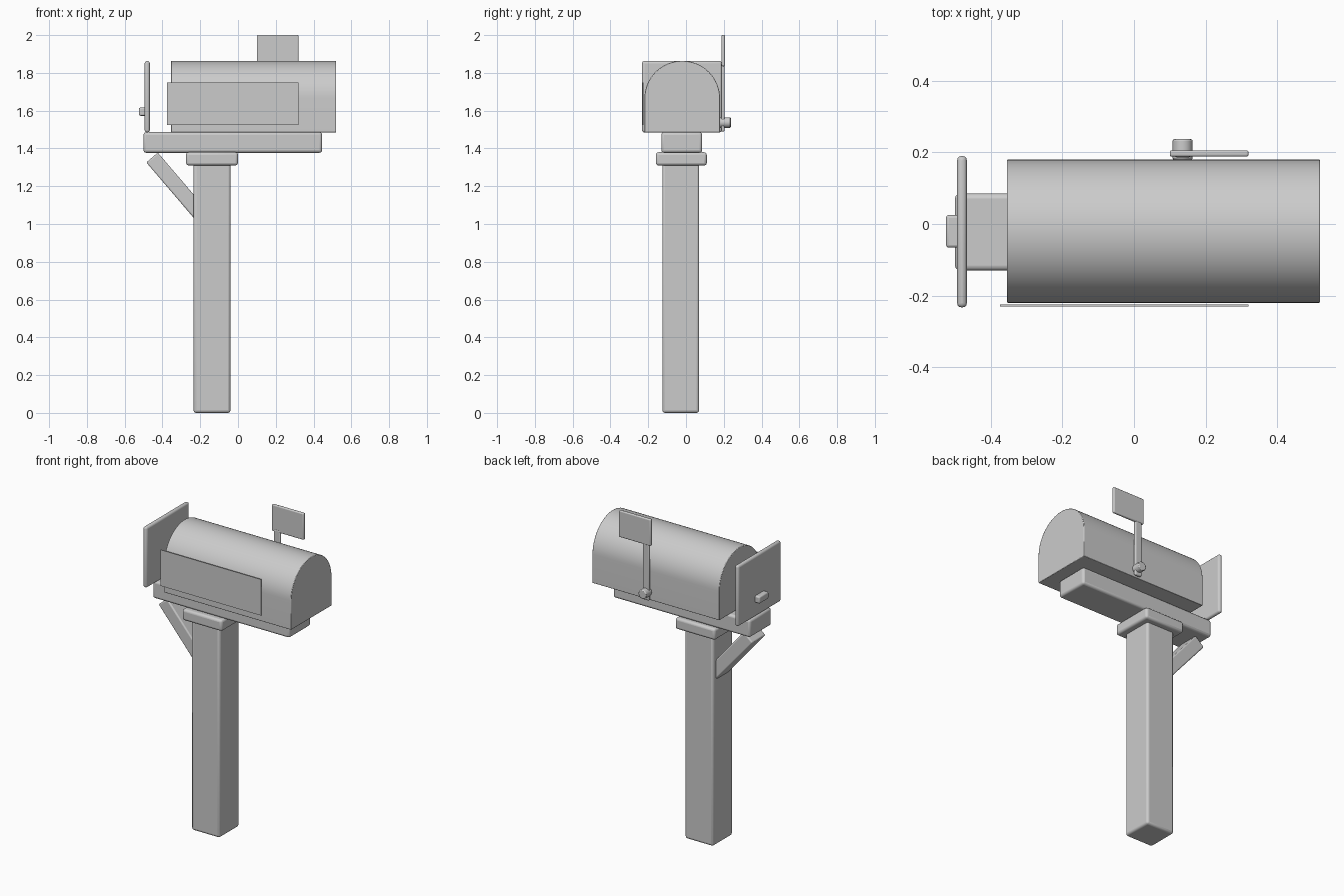
import bpy, bmesh, math
from mathutils import Matrix, Vector

cube = bpy.data.objects.get("Cube")
if cube:
    bpy.data.objects.remove(cube, do_unlink=True)

GREY = (0.6, 0.6, 0.6, 1.0)
grey = bpy.data.materials.new("plain grey")
grey.use_nodes = True
grey.diffuse_color = GREY
grey.node_tree.nodes["Principled BSDF"].inputs["Base Color"].default_value = GREY


def finish(name, bm, bevel=0.0, segments=3):
    """Turn a bmesh into a rounded, smooth-shaded object."""
    bmesh.ops.recalc_face_normals(bm, faces=bm.faces)
    mesh = bpy.data.meshes.new(name)
    bm.to_mesh(mesh)
    bm.free()
    mesh.materials.append(grey)
    obj = bpy.data.objects.new(name, mesh)
    bpy.context.collection.objects.link(obj)
    if bevel:
        mod = obj.modifiers.new("rounded edges", 'BEVEL')
        mod.width = bevel
        mod.segments = segments
        mod.limit_method = 'ANGLE'
        mod.angle_limit = math.radians(40)
    bpy.ops.object.select_all(action='DESELECT')
    obj.select_set(True)
    bpy.context.view_layer.objects.active = obj
    bpy.ops.object.shade_smooth_by_angle(angle=math.radians(40))
    return obj


def box(name, x, y, z, bevel=0.0):
    """Box spanning the given (low, high) ranges."""
    spans = (x, y, z)
    centre = Vector([(a + b) / 2 for a, b in spans])
    size = Vector([b - a for a, b in spans])
    bm = bmesh.new()
    bmesh.ops.create_cube(bm, size=1, matrix=Matrix.Translation(centre) @ Matrix.Diagonal(size.to_4d()))
    return finish(name, bm, bevel)


# Post, collar and the beam that carries the box
box("post", (-0.235, -0.04), (-0.125, 0.07), (0, 1.34), 0.014)
box("post_collar", (-0.275, 0), (-0.16, 0.11), (1.31, 1.38), 0.014)
box("support_beam", (-0.5, 0.445), (-0.13, 0.085), (1.377, 1.486), 0.014)

# Slanted brace from the beam down into the post
brace = box("brace", (0, 0.45), (-0.066, 0.066), (-0.04, 0.04), 0.008)
brace.location = (-0.455, -0.027, 1.352)
brace.rotation_euler.y = math.radians(49.5)

# Mailbox body: arched profile swept along x
RADIUS, MID_Y, SPRING, FLOOR = 0.2, -0.02, 1.664, 1.485
STEPS = 32
profile = [(MID_Y - RADIUS, FLOOR), (MID_Y + RADIUS, FLOOR)]
for i in range(STEPS + 1):
    a = math.pi * i / STEPS
    profile.append((MID_Y + RADIUS * math.cos(a), SPRING + RADIUS * math.sin(a)))
bm = bmesh.new()
end = bm.faces.new([bm.verts.new((-0.355, y, z)) for y, z in profile])
sweep = bmesh.ops.extrude_face_region(bm, geom=[end], use_keep_orig=True)
bmesh.ops.translate(bm, vec=(0.875, 0, 0), verts=[v for v in sweep["geom"] if isinstance(v, bmesh.types.BMVert)])
finish("mailbox_body", bm, 0.003, 2)

# Door plate with its pull
box("door", (-0.494, -0.467), (-0.233, 0.19), (1.485, 1.863), 0.012)
box("door_pull", (-0.525, -0.48), (-0.066, 0.025), (1.573, 1.616), 0.008)

# Thin plate on the front side
box("side_plate", (-0.375, 0.32), (-0.23, -0.225), (1.525, 1.75))

# Signal flag, arm and pivot
box("flag", (0.1, 0.32), (0.188, 0.206), (1.835, 2.0), 0.006)
box("flag_arm", (0.114, 0.158), (0.186, 0.204), (1.49, 1.85), 0.006)
bm = bmesh.new()
bmesh.ops.create_cone(bm, cap_ends=True, segments=24, radius1=0.028, radius2=0.028, depth=0.058,
                      matrix=Matrix.Translation((0.136, 0.208, 1.537)) @ Matrix.Rotation(math.pi / 2, 4, 'X'))
finish("flag_pivot", bm, 0.005, 2)
